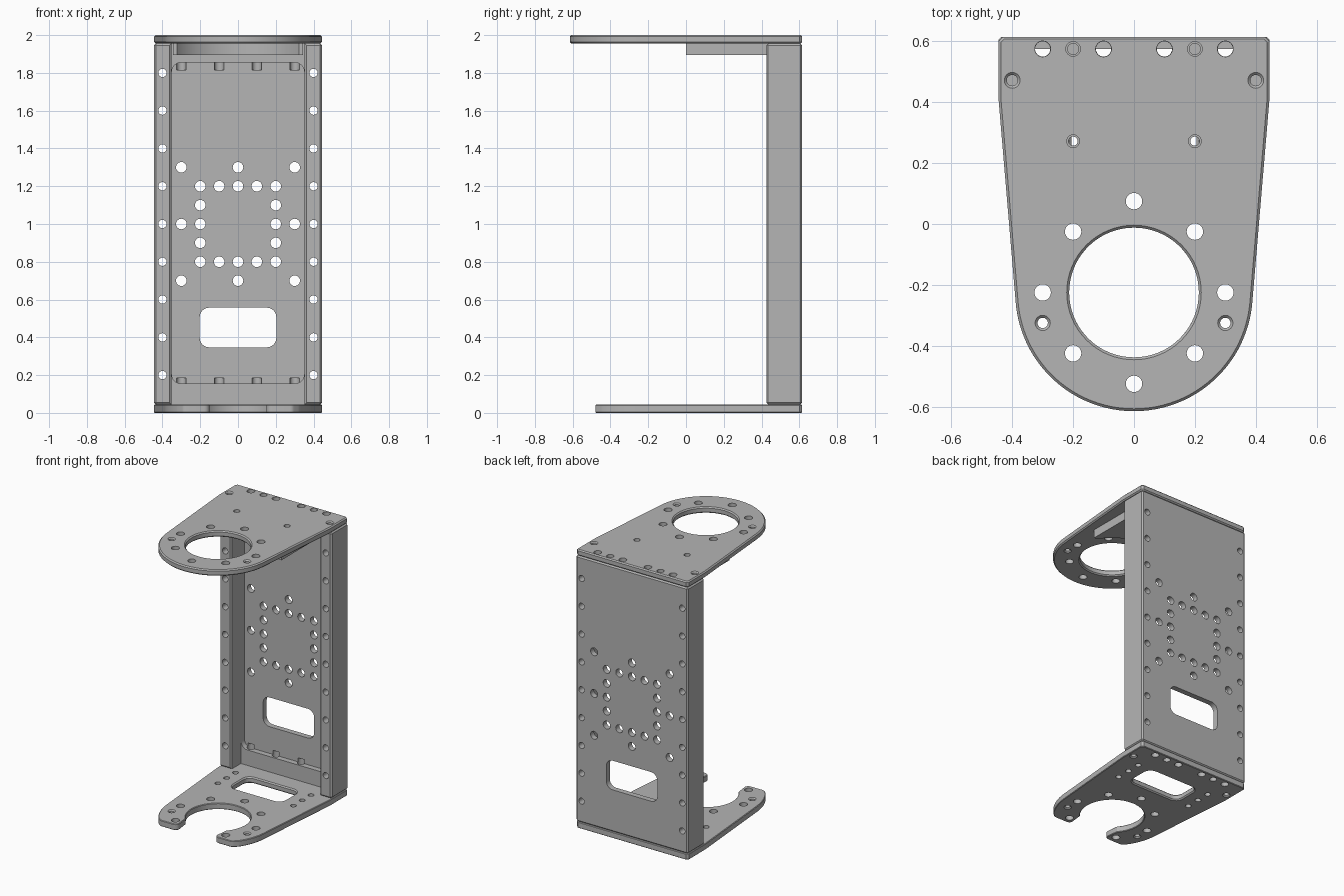
import bpy, bmesh, math
from mathutils import Vector, Matrix

if "Cube" in bpy.data.objects:
    bpy.data.objects.remove(bpy.data.objects["Cube"])

grey = bpy.data.materials.new("machined grey")
grey.use_nodes = True
grey.diffuse_color = (0.46, 0.46, 0.46, 1)
grey.node_tree.nodes["Principled BSDF"].inputs["Base Color"].default_value = grey.diffuse_color

BACK, TOP, HALF = 0.615, 2.0, 0.445
THICK, EDGE = 0.044, 0.008
RING_Y, RING_R, BORE = -0.225, 0.39, 0.213


# Flat loops, all counter-clockwise
def arc(cx, cy, r, a0, a1, n):
    angles = [math.radians(a0 + (a1 - a0) * i / n) for i in range(n + 1)]
    return [(cx + r * math.cos(a), cy + r * math.sin(a)) for a in angles]


def circle(cx, cy, r, n=24):
    return arc(cx, cy, r, 0, 360, n)[:-1]


def rounded(cx, cy, w, h, r):
    pts = []
    for k, (sx, sy) in enumerate([(1, 1), (-1, 1), (-1, -1), (1, -1)]):
        pts += arc(cx + sx * (w - r), cy + sy * (h - r), r, 90 * k, 90 * k + 90, 6)
    return pts


def inset(pts, d):
    """Shift a loop to its left by d, with mitred corners."""
    out = []
    for i, p in enumerate(pts):
        p = Vector(p)
        a = (p - Vector(pts[i - 1])).normalized()
        b = (Vector(pts[(i + 1) % len(pts)]) - p).normalized()
        na, nb = Vector((-a.y, a.x)), Vector((-b.y, b.x))
        out.append(p + (na + nb) * d / (1 + na.dot(nb)))
    return out


def both_sides(points):
    return [(s * x, y) for x, y in points for s in ((1, -1) if x else (1,))]


def add_solid(bm, loops, z0, z1):
    """Extrude an outline with holes; each loop is (points, chamfer)."""
    caps = {0: [], -1: []}
    for k, (pts, c) in enumerate(loops):
        levels = [(z0, 0), (z1, 0)]
        if c:
            levels = [(z0, c), (z0 + c, 0), (z1 - c, 0), (z1, c)]
        rings = [[bm.verts.new((x, y, z)) for x, y in inset(pts, -d if k else d)]
                 for z, d in levels]
        n = len(pts)
        for lo, hi in zip(rings, rings[1:]):
            for i in range(n):
                j = (i + 1) % n
                bm.faces.new((lo[i], lo[j], hi[j], hi[i]))
        for end in caps:
            ring = rings[end]
            caps[end] += [bm.edges.get((ring[i], ring[(i + 1) % n])) for i in range(n)]
    for end, edges in caps.items():
        if len(loops) == 1:
            bmesh.ops.contextual_create(bm, geom=edges)
        else:
            bmesh.ops.triangle_fill(bm, edges=edges, use_beauty=True)


def make(name, solids, matrix=Matrix()):
    bm = bmesh.new()
    for loops, z0, z1 in solids:
        add_solid(bm, loops, z0, z1)
    bmesh.ops.recalc_face_normals(bm, faces=bm.faces)
    mesh = bpy.data.meshes.new(name)
    bm.to_mesh(mesh)
    bm.free()
    mesh.transform(matrix)
    mesh.materials.append(grey)
    obj = bpy.data.objects.new(name, mesh)
    bpy.context.collection.objects.link(obj)
    return obj


def cut(obj, solids, matrix=Matrix()):
    cutter = make("cutter", solids, matrix)
    mod = obj.modifiers.new("cut", 'BOOLEAN')
    mod.operation, mod.solver, mod.object = 'DIFFERENCE', 'EXACT', cutter
    bpy.context.view_layer.update()
    mesh = bpy.data.meshes.new_from_object(obj.evaluated_get(bpy.context.evaluated_depsgraph_get()))
    obj.modifiers.clear()
    obj.data = mesh
    bpy.data.objects.remove(cutter)


def holes(centres, r, c=0):
    return [(circle(x, y, r), c) for x, y in both_sides(centres)]


# Hole positions shared by the two end plates
end_screws = [(0.1, 0.575), (0.3, 0.575)]
end_pins = [(0.2, 0.575)]
rail_pins = [(0.4, 0.472)]
ring_bolts = [(0, 0.075), (0.2, -0.025), (0.3, -0.225), (0.2, -0.425)]
shared = (holes(end_screws, 0.026) + holes(end_pins, 0.024) + holes(rail_pins, 0.018, EDGE)
          + holes(ring_bolts, 0.027) + holes([(0.3, -0.325)], 0.017, EDGE))
flank = [(HALF, 0.41), (HALF, BACK - 0.015), (HALF - 0.015, BACK)]
back_edge = flank + [(-x, y) for x, y in reversed(flank)]

# Top plate: tapered with a round nose and a large bore
top_outline = back_edge + arc(0, RING_Y, RING_R, 185, 355, 48)
make("top_plate", [([(top_outline, EDGE), (circle(0, RING_Y, BORE, 64), EDGE)] + shared
                    + holes([(0, -0.525)], 0.027) + holes([(0.2, 0.272)], 0.021),
                    TOP - THICK, TOP)])

# Bottom plate: same outline with the ring open at the front
tip_y = -0.48
tip_angle = math.degrees(math.asin((tip_y + 0.03 - RING_Y) / RING_R))
gap = 0.15
mouth = math.degrees(math.acos((gap + 0.01) / BORE))
right_prong = arc(0, RING_Y, RING_R, 185, 180 - tip_angle, 20) + \
    arc(-0.275, tip_y + 0.03, 0.03, 215, 270, 4) + arc(-gap - 0.03, tip_y + 0.03, 0.03, 270, 360, 5)
left_prong = [(-x, y) for x, y in reversed(right_prong)]
bore_arc = arc(0, RING_Y, BORE, 180 + mouth, -mouth, 48)
bottom_outline = back_edge + right_prong + bore_arc + left_prong
make("bottom_plate", [([(bottom_outline, EDGE / 2), (rounded(0, 0.3, 0.205, 0.105, 0.05), EDGE)]
                       + shared + holes([(0.3, 0.2), (0.3, 0.3), (0.3, 0.4)], 0.02),
                       0, THICK)])

# Brace under the top plate, hollowed around the ring
brace = [(0.345, 0), (0.345, 0.53), (-0.345, 0.53), (-0.345, 0), (-0.322, 0)]
brace += arc(0, RING_Y, 0.394, 145, 35, 32) + [(0.322, 0)]
make("top_brace", [([(brace, 0)] + holes([(0.2, 0.272)], 0.015), 1.895, TOP - THICK)])

# Back channel: one block milled into two rails, a web and two end ledges
z0, z1 = THICK, TOP - THICK
front, web_y, ledge_y, inner = 0.425, 0.575, 0.535, 0.352
mid = (front + BACK) / 2
block = [(-HALF, front), (HALF, front), (HALF, BACK), (-HALF, BACK)]
channel = make("back_channel", [([(block, 0)], z0, z1)])
bevel_mesh = bmesh.new()
bevel_mesh.from_mesh(channel.data)
bmesh.ops.bevel(bevel_mesh, geom=bevel_mesh.edges[:], offset=0.01, segments=1, affect='EDGES')
bevel_mesh.to_mesh(channel.data)
bevel_mesh.free()

half_slot = [(inner + 0.01, 0.3), (inner + 0.01, front), (inner, front + 0.01), (inner, ledge_y)]
slot = half_slot + [(-x, y) for x, y in reversed(half_slot)]
cut(channel, [([(slot, 0)], -0.1, TOP + 0.1)])

# Rounded pocket, window and cross holes run along y
along_y = Matrix.Rotation(math.pi / 2, 4, 'X')
cut(channel, [([(rounded(0, 1.005, inner - 0.001, 0.85, 0.05), 0)], -web_y, -0.5)], along_y)
rail_holes = [(0.4, 0.2 * k) for k in range(1, 10)]
web_holes = [(0.2, 0.8 + 0.1 * k) for k in range(5)]
web_holes += [(x, z) for x in (0, 0.1) for z in (0.8, 1.2)]
web_holes += [(x, z) for x in (0, 0.3) for z in (0.7, 1.3)] + [(0.3, 1.0)]
window = (rounded(0, 0.452, 0.203, 0.105, 0.05), 0)
cross = [window] + holes(rail_holes, 0.022) + holes(web_holes, 0.028)
cut(channel, [([loop], -0.7, -0.35) for loop in cross], along_y)

# Screw and pin holes drilled in from both ends
drills = []
for loops, depth in ((holes(end_screws, 0.025), 0.14), (holes(end_pins, 0.018), 0.07),
                     (holes(rail_pins, 0.018), 0.1)):
    for loop in loops:
        drills += [([loop], 0, z0 + depth), ([loop], z1 - depth, TOP)]
cut(channel, drills)

# Smooth the round walls, keep the corners sharp
for obj in bpy.context.scene.objects:
    obj.select_set(obj.type == 'MESH')
bpy.context.view_layer.objects.active = channel
bpy.ops.object.shade_smooth_by_angle(angle=math.radians(25))
